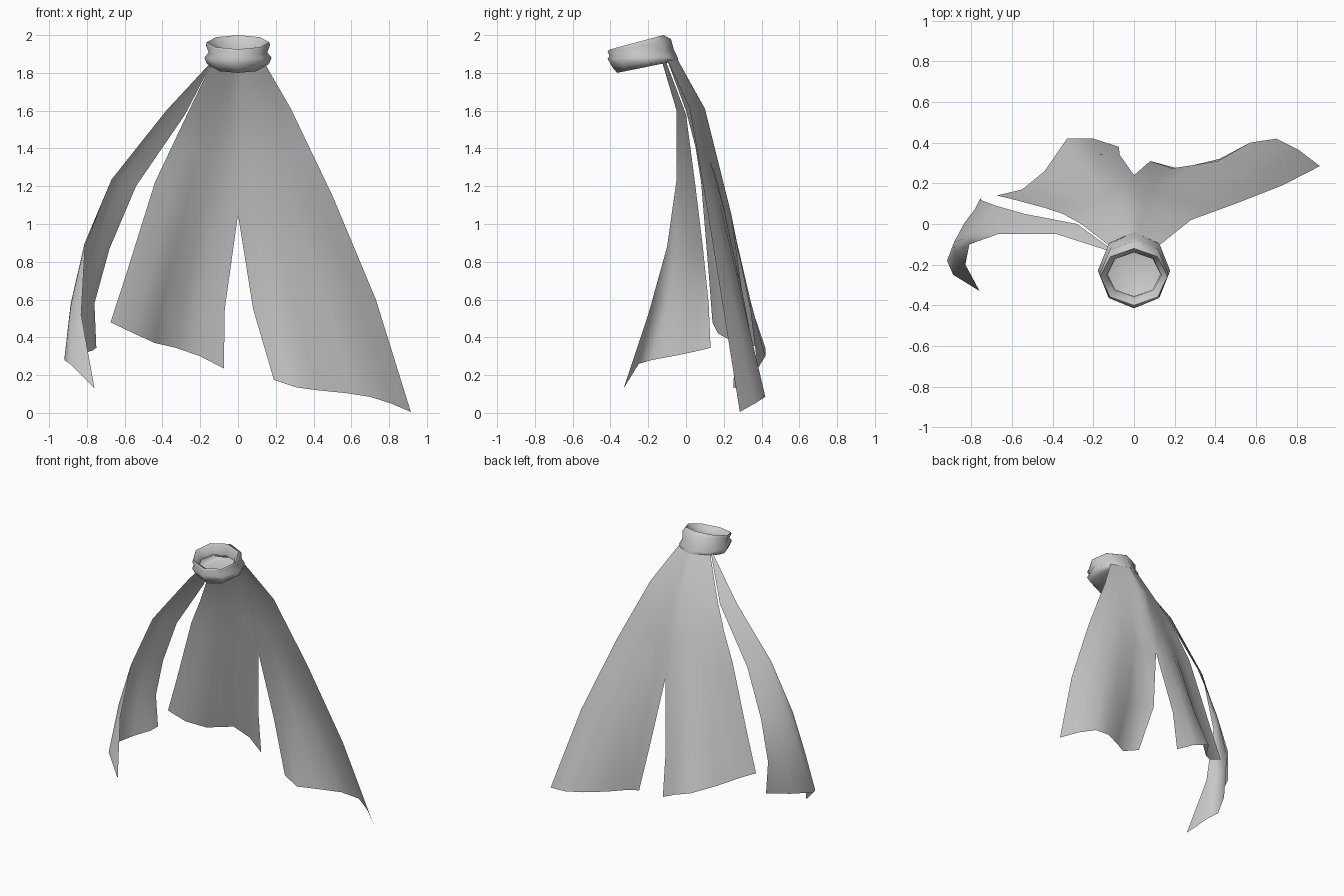
import bpy, bmesh, math
from mathutils import Vector

cube = bpy.data.objects.get("Cube")
if cube:
    bpy.data.objects.remove(cube, do_unlink=True)

cloth = bpy.data.materials.new("grey cloth")
cloth.use_nodes = True
GREY = (0.6, 0.6, 0.6, 1)
cloth.diffuse_color = GREY
cloth.node_tree.nodes["Principled BSDF"].inputs["Base Color"].default_value = GREY


def finish(name, bm, angle):
    """Turn a bmesh into a smooth shaded cloth object."""
    bmesh.ops.remove_doubles(bm, verts=bm.verts, dist=0.002)
    bmesh.ops.recalc_face_normals(bm, faces=bm.faces)
    mesh = bpy.data.meshes.new(name)
    bm.to_mesh(mesh)
    bm.free()
    mesh.materials.append(cloth)
    obj = bpy.data.objects.new(name, mesh)
    bpy.context.collection.objects.link(obj)
    bpy.ops.object.select_all(action='DESELECT')
    obj.select_set(True)
    bpy.context.view_layer.objects.active = obj
    bpy.ops.object.shade_smooth_by_angle(angle=math.radians(angle))


def drape(bm, edge_a, edge_b, hem):
    """Cloth between two side edges, folding into the hem curve low down."""
    edge_a, edge_b, hem = ([Vector(p) for p in c] for c in (edge_a, edge_b, hem))
    rows, cols = len(edge_a) - 1, len(hem) - 1
    grid = []
    for j in range(rows + 1):
        fold = (j / rows) ** 3
        grid.append([bm.verts.new(
            edge_a[j].lerp(edge_b[j], i / cols)
            + (hem[i] - hem[0].lerp(hem[-1], i / cols)) * fold)
            for i in range(cols + 1)])
    for upper, lower in zip(grid, grid[1:]):
        for i in range(cols):
            bm.faces.new((upper[i], upper[i + 1], lower[i + 1], lower[i]))


# Main cape: two panels joined above the slit
spine = [(0, -.05, 1.88), (0, .1, 1.61), (0, .175, 1.31), (0, .24, 1.05)]
left_outer = [(.13, -.1, 1.87), (.28, .02, 1.61), (.39, .06, 1.38),
              (.5, .1, 1.15), (.73, .19, .6), (.915, .285, .005)]
left_hem = [left_outer[-1], (.81, .365, .05), (.7, .42, .085), (.57, .4, .105),
            (.42, .32, .12), (.31, .25, .135), (.19, .28, .175)]
right_outer = [(-.13, -.1, 1.87), (-.26, 0, 1.6), (-.35, .05, 1.41),
               (-.44, .08, 1.22), (-.59, .12, .74), (-.675, .14, .48)]
right_hem = [right_outer[-1], (-.55, .17, .42), (-.44, .26, .37),
             (-.33, .42, .345), (-.2, .42, .3), (-.075, .38, .235)]
bm = bmesh.new()
drape(bm, left_outer, spine + [(.08, .31, .55), left_hem[-1]], left_hem)
drape(bm, right_outer, spine + [(-.07, .34, .55), right_hem[-1]], right_hem)
finish("cape_back", bm, 80)

# Separate strip over the right shoulder
front_edge = [(-.13, -.13, 1.87), (-.38, -.05, 1.6), (-.67, -.05, 1.235),
              (-.81, -.1, .88), (-.83, -.2, .52), (-.76, -.33, .13)]
back_edge = [(-.13, -.11, 1.87), (-.28, 0, 1.58), (-.54, .05, 1.2),
             (-.68, .09, .87), (-.76, .12, .58), (-.75, .13, .345)]
strip_hem = [front_edge[-1], (-.89, -.25, .26), (-.92, -.18, .28),
             (-.84, -.02, .31), (-.77, .07, .33), back_edge[-1]]
bm = bmesh.new()
drape(bm, front_edge, back_edge, strip_hem)
finish("cape_side_strip", bm, 80)

# Collar: eight-sided tilted rings (half width, front y, back y, front z, back z)
SIDES = 8
rings = [(.13, -.355, -.14, 1.87, 1.92), (.135, -.36, -.14, 1.9, 1.96),
         (.165, -.4, -.12, 1.925, 2), (.17, -.415, -.08, 1.915, 1.98),
         (.155, -.405, -.065, 1.89, 1.925), (.178, -.415, -.045, 1.875, 1.885),
         (.165, -.39, -.04, 1.83, 1.865), (.135, -.365, -.07, 1.8, 1.86)]
bm = bmesh.new()
loops = []
for width, yf, yb, zf, zb in rings:
    loop = []
    for k in range(SIDES):
        a = math.tau * k / SIDES
        t = (1 - math.cos(a)) / 2
        loop.append(bm.verts.new((width * math.sin(a), yf + (yb - yf) * t,
                                  zf + (zb - zf) * t)))
    loops.append(loop)
for lo, hi in zip(loops, loops[1:]):
    for k in range(SIDES):
        n = (k + 1) % SIDES
        bm.faces.new((lo[k], lo[n], hi[n], hi[k]))
# Closed underside
bm.faces.new(loops[-1])
finish("collar", bm, 75)
